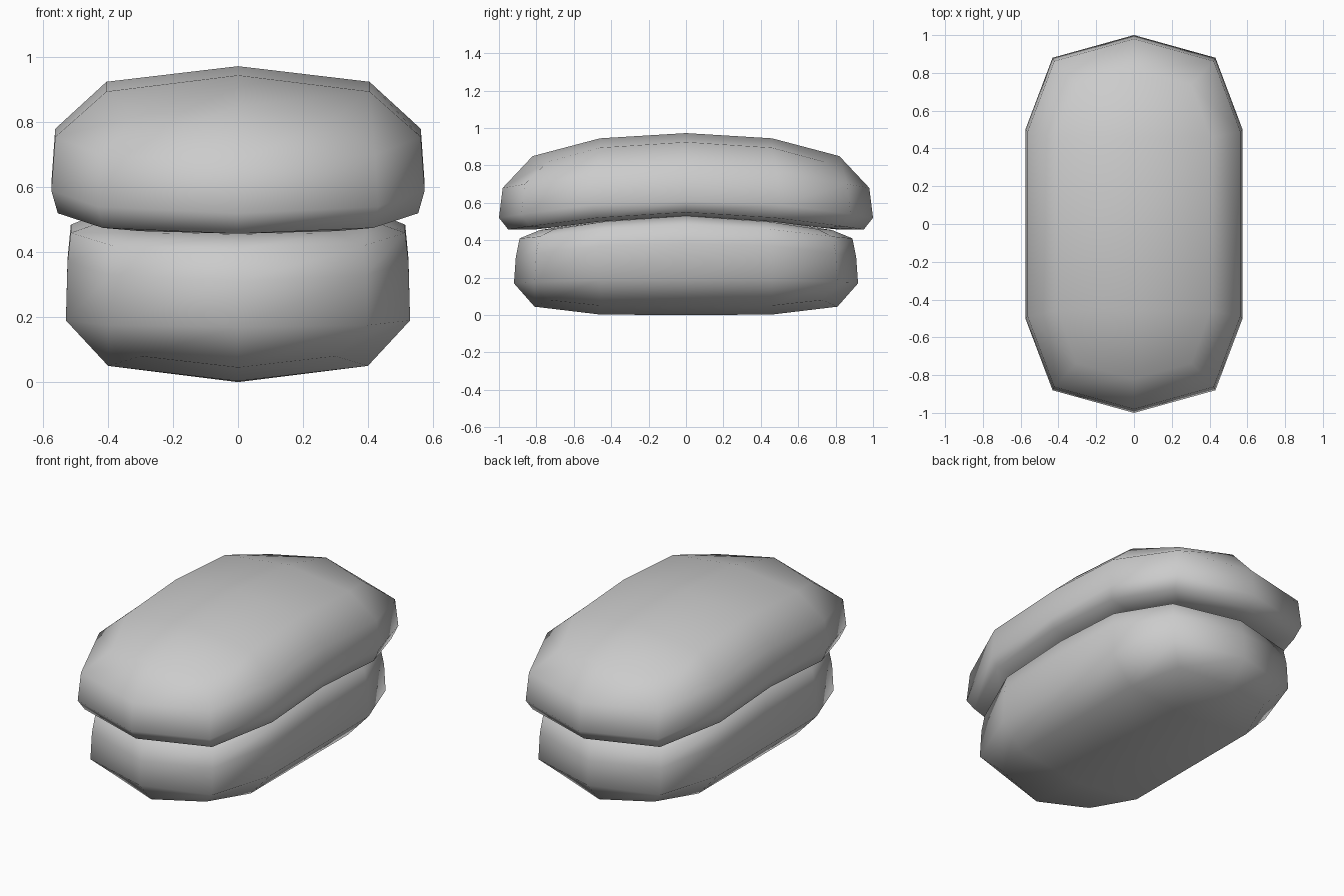
import bpy
import bmesh

cube = bpy.data.objects.get("Cube")
if cube:
    bpy.data.objects.remove(cube, do_unlink=True)

grey = bpy.data.materials.new("soft_grey")
grey.use_nodes = True
grey.diffuse_color = (0.6, 0.6, 0.6, 1)
grey.node_tree.nodes["Principled BSDF"].inputs["Base Color"].default_value = (0.6, 0.6, 0.6, 1)


def ring(bm, rx, ry, side, shoulder, corner, end, cx=0.75, cy=0.88, sy=0.5):
    """Twelve-sided oval; heights given at side, shoulder, corner and end."""
    quarter = [(rx, 0, side), (rx, sy * ry, shoulder),
               (cx * rx, cy * ry, corner), (0, ry, end)]
    points = list(quarter)
    points += [(-x, y, z) for x, y, z in quarter[2::-1]]
    points += [(-x, -y, z) for x, y, z in quarter[1:]]
    points += [(x, -y, z) for x, y, z in quarter[2:0:-1]]
    return [bm.verts.new(p) for p in points]


def cap(bm, loop, middle, inner, y_row):
    """Fill an oval with a grid of quads along its centre line."""
    spine = [bm.verts.new((0, y, z)) for y, z in
             ((y_row, inner), (0, middle), (-y_row, inner))]
    left = [loop[i] for i in (2, 1, 0, 11, 10)]
    right = [loop[i] for i in (4, 5, 6, 7, 8)]
    centre = [loop[3]] + spine + [loop[9]]
    for i in range(4):
        bm.faces.new((left[i], left[i + 1], centre[i + 1], centre[i]))
        bm.faces.new((centre[i], centre[i + 1], right[i + 1], right[i]))


def cushion(name, bottom, rings, top, bottom_spine, top_spine):
    bm = bmesh.new()
    grid = dict(cy=0.9, sy=0.56)
    loops = [ring(bm, *bottom, **grid)]
    loops += [ring(bm, *r) for r in rings]
    loops.append(ring(bm, *top, **grid))
    for a, b in zip(loops, loops[1:]):
        for i in range(12):
            j = (i + 1) % 12
            bm.faces.new((a[i], a[j], b[j], b[i]))
    cap(bm, loops[0], *bottom_spine)
    cap(bm, loops[-1], *top_spine)
    bmesh.ops.recalc_face_normals(bm, faces=bm.faces)
    for face in bm.faces:
        face.smooth = True
    mesh = bpy.data.meshes.new(name)
    bm.to_mesh(mesh)
    bm.free()
    mesh.materials.append(grey)
    bpy.context.collection.objects.link(bpy.data.objects.new(name, mesh))


# Lower cushion: flat base with rounded sides
cushion("lower_cushion",
        (0.40, 0.81, 0.05, 0.05, 0.08, 0.045),
        [(0.53, 0.92, 0.19, 0.19, 0.175, 0.17),
         (0.525, 0.91, 0.38, 0.37, 0.33, 0.31),
         (0.515, 0.89, 0.485, 0.46, 0.42, 0.41)],
        (0.40, 0.78, 0.53, 0.50, 0.46, 0.455),
        (0.0, 0.003, 0.46), (0.535, 0.505, 0.46))

# Upper cushion: arched along its length, overhanging the lower one
cushion("upper_cushion",
        (0.40, 0.82, 0.53, 0.50, 0.465, 0.457),
        [(0.555, 0.95, 0.55, 0.52, 0.475, 0.457),
         (0.575, 1.00, 0.61, 0.59, 0.54, 0.52),
         (0.563, 0.98, 0.78, 0.755, 0.70, 0.68)],
        (0.405, 0.82, 0.925, 0.895, 0.82, 0.85),
        (0.53, 0.50, 0.46), (0.973, 0.945, 0.46))
